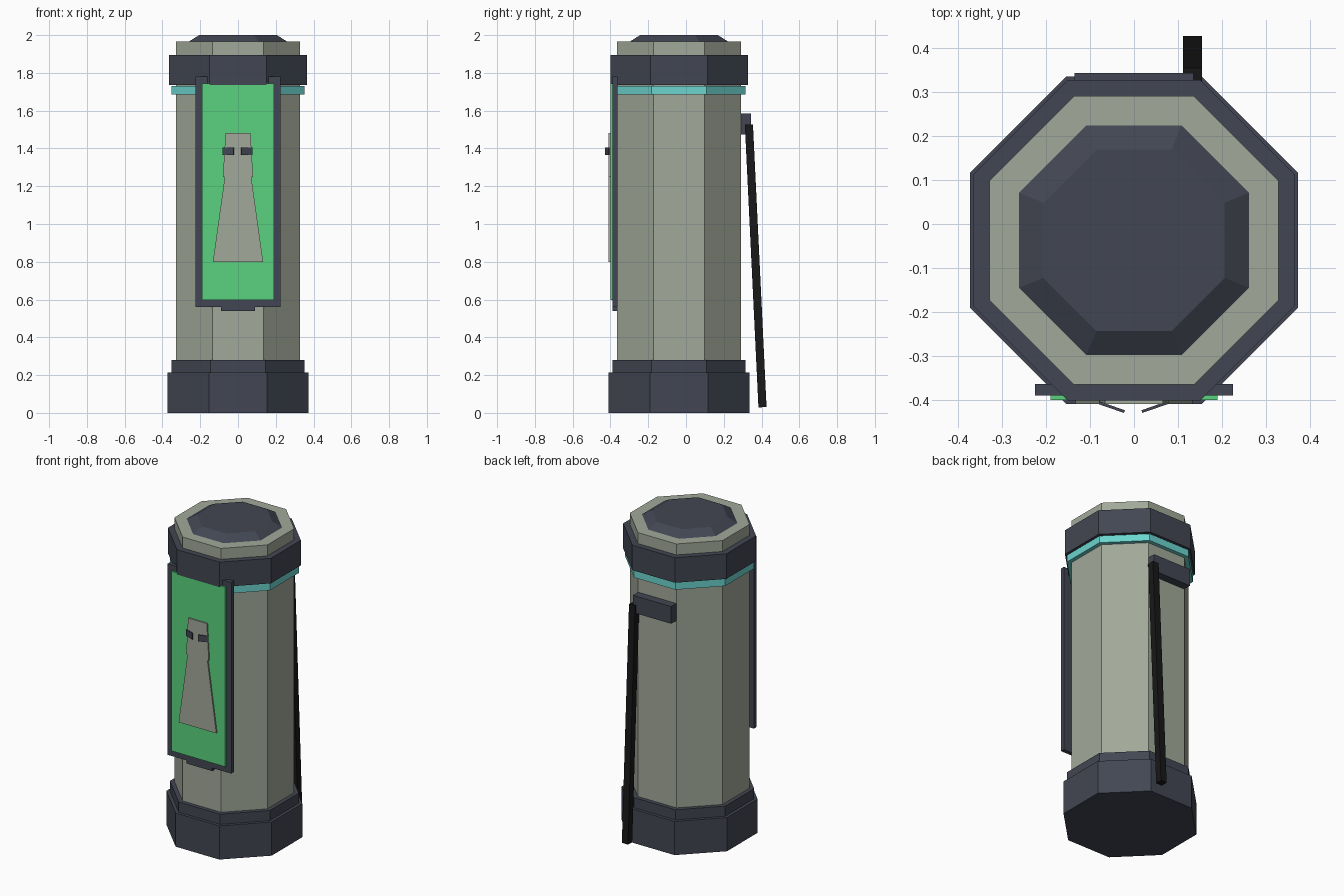
import bpy, bmesh, math
from mathutils import Vector

if "Cube" in bpy.data.objects:
    bpy.data.objects.remove(bpy.data.objects["Cube"])

CY = -0.037  # depth centre of the octagonal column


def material(name, rgb):
    m = bpy.data.materials.new(name)
    m.diffuse_color = (*rgb, 1)
    m.use_nodes = True
    m.node_tree.nodes["Principled BSDF"].inputs["Base Color"].default_value = m.diffuse_color
    return m


GREY = material("warm grey", (0.36, 0.395, 0.32))
DARK = material("dark slate", (0.055, 0.062, 0.085))
BLACK = material("near black", (0.009, 0.009, 0.009))
GREEN = material("green", (0.10, 0.65, 0.21))
CYAN = material("cyan", (0.15, 0.66, 0.62))


def finish(name, bm, mat):
    bmesh.ops.recalc_face_normals(bm, faces=bm.faces)
    me = bpy.data.meshes.new(name)
    bm.to_mesh(me)
    bm.free()
    me.materials.append(mat)
    ob = bpy.data.objects.new(name, me)
    bpy.context.collection.objects.link(ob)
    return ob


def octagon(name, z0, z1, a0, mat, a1=None):
    """Eight-sided drum; a0 and a1 are bottom and top flat-to-centre sizes."""
    bm = bmesh.new()
    k = 1 / math.cos(math.pi / 8)
    rings = []
    for z, a in ((z0, a0), (z1, a1 or a0)):
        rings.append([bm.verts.new((a * k * math.cos(t), CY + a * k * math.sin(t), z))
                      for t in (math.pi / 8 + i * math.pi / 4 for i in range(8))])
    lo, hi = rings
    bm.faces.new(lo)
    bm.faces.new(hi)
    for i in range(8):
        j = (i + 1) % 8
        bm.faces.new((lo[i], lo[j], hi[j], hi[i]))
    return finish(name, bm, mat)


def box(name, lo, hi, mat):
    bm = bmesh.new()
    bmesh.ops.create_cube(bm, size=1)
    for v in bm.verts:
        v.co = [(l + h) / 2 + c * (h - l) for l, h, c in zip(lo, hi, v.co)]
    return finish(name, bm, mat)


def plate(name, outline, axis, d0, d1, mat):
    """Extrude a 2D outline along y (outline is x,z) or z (outline is x,y)."""
    bm = bmesh.new()
    pts = [(a, d0, b) if axis == 'y' else (a, b, d0) for a, b in outline]
    f = bm.faces.new([bm.verts.new(p) for p in pts])
    r = bmesh.ops.extrude_face_region(bm, geom=[f])
    off = Vector((0, d1 - d0, 0) if axis == 'y' else (0, 0, d1 - d0))
    for v in r["geom"]:
        if isinstance(v, bmesh.types.BMVert):
            v.co += off
    return finish(name, bm, mat)


# column
octagon("base", 0, 0.215, 0.372, DARK)
octagon("base_step", 0.215, 0.28, 0.353, DARK)
octagon("column", 0.28, 1.74, 0.328, GREY)
octagon("light_band", 1.685, 1.73, 0.353, CYAN)
octagon("collar", 1.735, 1.895, 0.364, DARK)
octagon("top_ring", 1.895, 1.965, 0.328, GREY)
octagon("lid", 1.965, 2.0, 0.261, DARK, 0.206)

# front sign
box("sign_frame", (-0.225, -0.389, 0.56), (0.225, -0.363, 1.78), DARK)
box("sign_latch", (-0.09, -0.389, 0.54), (0.09, -0.363, 0.562), DARK)
box("sign_panel", (-0.19, -0.400, 0.598), (0.19, -0.388, 1.745), GREEN)

# figure on the sign
half = [(0.133, 0.80), (0.07, 1.25), (0.08, 1.25), (0.066, 1.483)]
plate("sign_figure", half + [(-x, z) for x, z in reversed(half)], 'y', -0.409, -0.399, GREY)
for s, side in ((-1, "left"), (1, "right")):
    eye = [(0.076, -0.403), (0.019, -0.423), (0.021, -0.429), (0.079, -0.409)]
    plate("eye_" + side, [(s * x - 0.002, y) for x, y in eye], 'z', 1.365, 1.405, DARK)

# back bracket and leaning prop
box("back_bracket", (-0.135, 0.28, 1.475), (0.135, 0.343, 1.585), DARK)
top, bottom = Vector((0.133, 0.333, 1.527)), Vector((0.133, 0.405, 0.03))
prop = box("back_prop", (-0.0215, -0.0215, -(top - bottom).length / 2),
           (0.0215, 0.0215, (top - bottom).length / 2), BLACK)
prop.location = (top + bottom) / 2
d = top - bottom
prop.rotation_euler = (math.atan2(-d.y, d.z), 0, 0)
